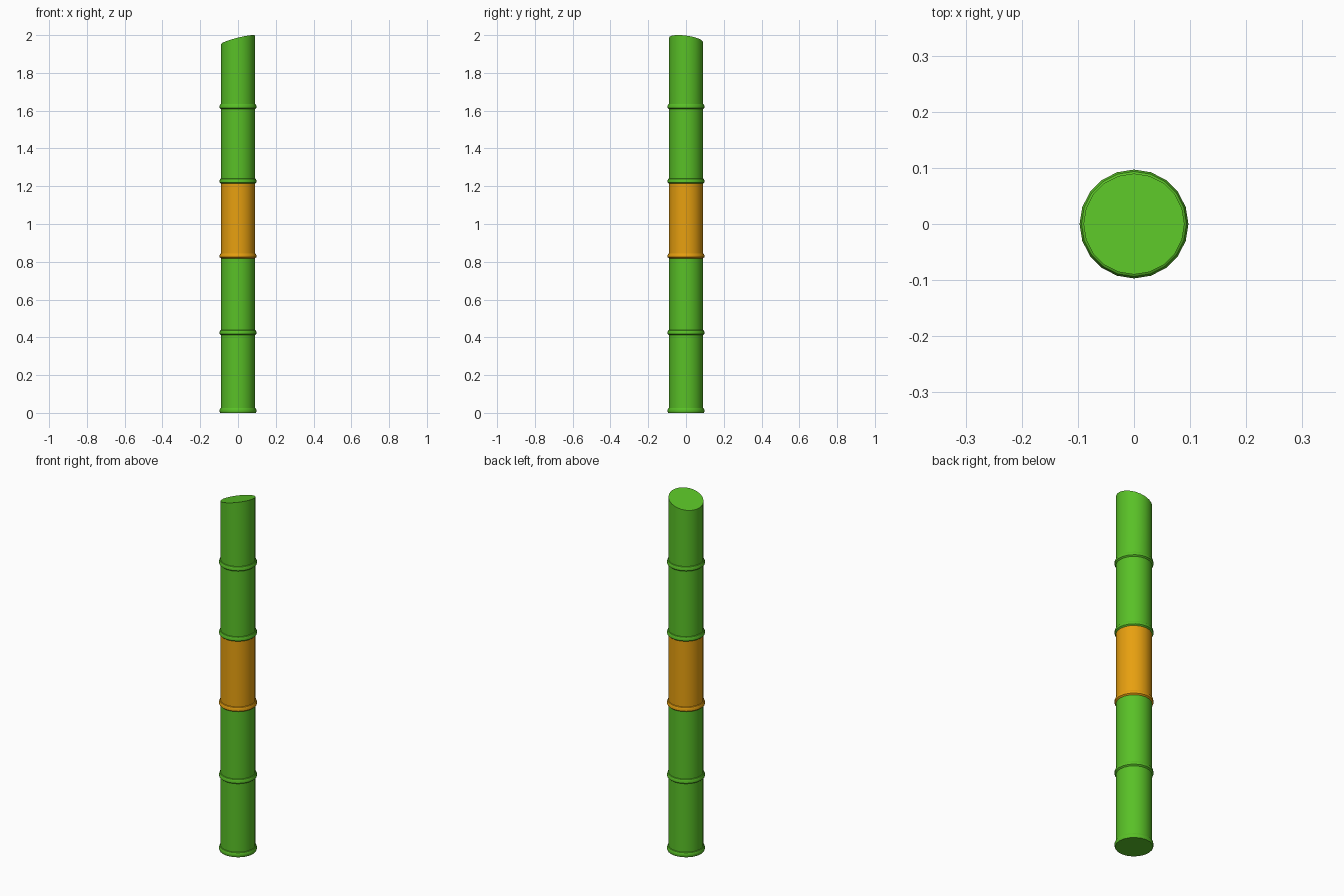
import bpy, bmesh, math

if "Cube" in bpy.data.objects:
    bpy.data.objects.remove(bpy.data.objects["Cube"])

SIDES = 20
R = 0.09


def material(name, color):
    m = bpy.data.materials.new(name)
    m.diffuse_color = color
    m.use_nodes = True
    m.node_tree.nodes["Principled BSDF"].inputs["Base Color"].default_value = m.diffuse_color
    return m


green = material("green_cane", (0.10, 0.53, 0.02, 1))
orange = material("orange_cane", (0.80, 0.35, 0.005, 1))


def slanted(x, y):
    # height of the diagonal cut at the tip
    return 1.975 + 0.25 * x - 0.13 * y


def segment(name, z0, z1, mat, bottom=False, tip=False):
    # raised node ring, then the straight cane wall
    base = 0.094 if bottom else R
    profile = [(base, z0), (0.097, z0 + 0.006), (0.097, z0 + 0.017),
               (0.0935, z0 + 0.025), (R, z0 + 0.027), (R, z1)]
    bm = bmesh.new()
    rings = []
    for i, (r, z) in enumerate(profile):
        ring = []
        for k in range(SIDES):
            a = 2 * math.pi * k / SIDES
            x, y = r * math.cos(a), r * math.sin(a)
            top = tip and i == len(profile) - 1
            ring.append(bm.verts.new((x, y, slanted(x, y) if top else z)))
        rings.append(ring)
    for lo, hi in zip(rings, rings[1:]):
        for k in range(SIDES):
            n = (k + 1) % SIDES
            bm.faces.new((lo[k], lo[n], hi[n], hi[k]))
    # close only the outer ends of the stalk
    if bottom:
        bm.faces.new(rings[0][::-1])
    if tip:
        bm.faces.new(rings[-1])
    me = bpy.data.meshes.new(name)
    bm.to_mesh(me)
    bm.free()
    me.materials.append(mat)
    ob = bpy.data.objects.new(name, me)
    bpy.context.collection.objects.link(ob)
    bpy.ops.object.select_all(action='DESELECT')
    ob.select_set(True)
    bpy.context.view_layer.objects.active = ob
    bpy.ops.object.shade_smooth_by_angle(angle=math.radians(30))


# five stacked segments, the middle one orange
levels = [0.0, 0.412, 0.818, 1.214, 1.609, 2.0]
for i in range(5):
    segment(f"cane_segment_{i + 1}", levels[i], levels[i + 1],
            orange if i == 2 else green, bottom=(i == 0), tip=(i == 4))
